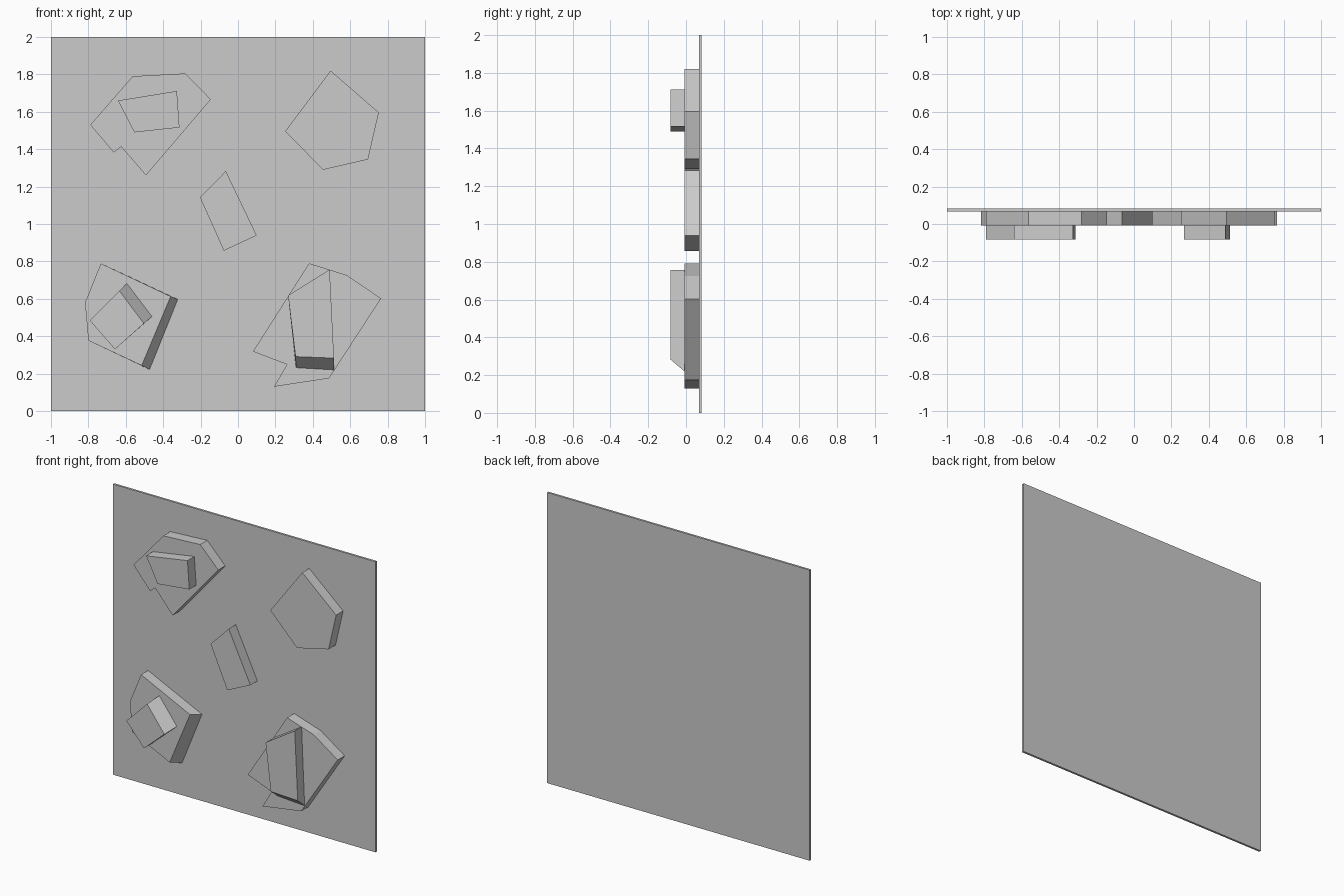
import bpy, bmesh

if "Cube" in bpy.data.objects:
    bpy.data.objects.remove(bpy.data.objects["Cube"])

WALL_BACK, WALL_FRONT, TIER_1, TIER_2 = 0.083, 0.068, -0.008, -0.083


def block(name, outline, y_back, y_front, moved=None):
    """Extrude an x-z outline towards the viewer; 'moved' shifts front corners for a sloped side."""
    moved = moved or {}
    bm = bmesh.new()
    back = [bm.verts.new((x, y_back, z)) for x, z in outline]
    front = []
    for i, p in enumerate(outline):
        x, z = moved.get(i, p)
        front.append(bm.verts.new((x, y_front, z)))
    bm.faces.new(back)
    bm.faces.new(front[::-1])
    n = len(outline)
    for i in range(n):
        j = (i + 1) % n
        bm.faces.new((back[i], front[i], front[j], back[j]))
    bmesh.ops.recalc_face_normals(bm, faces=bm.faces)
    mesh = bpy.data.meshes.new(name)
    bm.to_mesh(mesh)
    bm.free()
    obj = bpy.data.objects.new(name, mesh)
    bpy.context.collection.objects.link(obj)
    return obj


# Wall panel
block("wall_panel", [(-1, 0), (1, 0), (1, 2), (-1, 2)], WALL_BACK, WALL_FRONT)

# Lower tier slabs, mounted on the panel
slabs = {
    "slab_top_left": ([(-.79, 1.53), (-.563, 1.79), (-.282, 1.805), (-.145, 1.666),
                       (-.492, 1.26), (-.625, 1.414), (-.664, 1.382)], None),
    "slab_top_right": ([(.495, 1.82), (.753, 1.596), (.695, 1.345),
                        (.455, 1.29), (.252, 1.495)], None),
    "slab_middle": ([(-.065, 1.283), (.1, .939), (-.076, .857), (-.203, 1.142)], None),
    "slab_bottom_left": ([(-.733, .789), (-.322, .597), (-.473, .222),
                          (-.8, .377), (-.818, .58)],
                         {1: (-.36, .613), 2: (-.515, .243)}),
    "slab_bottom_right": ([(.38, .79), (.583, .726), (.765, .602), (.487, .175),
                           (.192, .13), (.262, .249), (.08, .318)], None),
}
for name, (outline, moved) in slabs.items():
    block(name, outline, WALL_FRONT, TIER_1, moved)

# Upper tier blocks, stacked on three of the slabs
blocks = {
    "block_top_left": ([(-.642, 1.66), (-.327, 1.711), (-.313, 1.516), (-.554, 1.49)], None),
    "block_bottom_left": ([(-.594, .682), (-.46, .505), (-.658, .33), (-.792, .484)],
                          {0: (-.634, .642), 1: (-.503, .468)}),
    "block_bottom_right": ([(.268, .618), (.49, .757), (.513, .22), (.31, .232)],
                           {2: (.513, .283), 3: (.308, .291)}),
}
for name, (outline, moved) in blocks.items():
    block(name, outline, TIER_1, TIER_2, moved)
